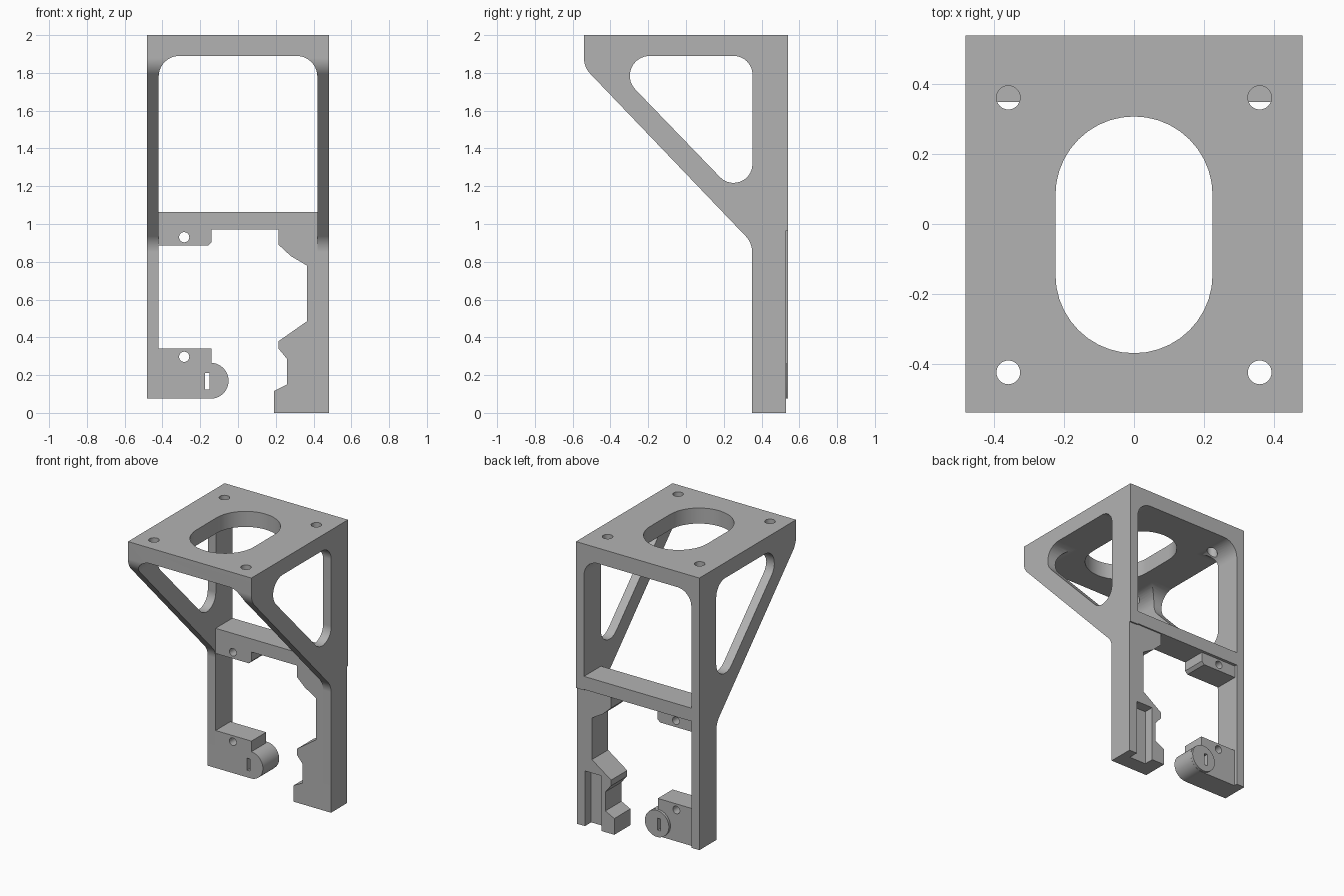
import bpy, bmesh, math
from mathutils import Vector, Matrix

old = bpy.data.objects.get("Cube")
if old:
    bpy.data.objects.remove(old, do_unlink=True)

grey = bpy.data.materials.new("plain grey")
grey.use_nodes = True
grey.diffuse_color = (0.45, 0.45, 0.45, 1)
grey.node_tree.nodes["Principled BSDF"].inputs["Base Color"].default_value = (0.45, 0.45, 0.45, 1)


def rounded(corners, steps=10):
    """Outline from (u, v[, radius]) corners with filleted corners."""
    out = []
    for i, c in enumerate(corners):
        p = Vector(c[:2])
        r = c[2] if len(c) > 2 else 0
        if not r:
            out.append(p)
            continue
        a = (Vector(corners[i - 1][:2]) - p).normalized()
        b = (Vector(corners[(i + 1) % len(corners)][:2]) - p).normalized()
        half = a.angle(b) / 2
        centre = p + (a + b).normalized() * r / math.sin(half)
        arm = p + a * r / math.tan(half) - centre
        turn = math.copysign(math.pi - 2 * half, -a.cross(b))
        for k in range(steps + 1):
            out.append(centre + Matrix.Rotation(turn * k / steps, 2) @ arm)
    return out


def rect(u0, u1, v0, v1, r=0):
    return [(u0, v0, r), (u1, v0, r), (u1, v1, r), (u0, v1, r)]


def circle(u, v, r):
    return rect(u - r, u + r, v - r, v + r, r)


def prism(name, corners, axis, lo, hi):
    """Extrude an outline along an axis; the outline uses the other two axes in order."""
    bm = bmesh.new()

    def place(p, d):
        q = [p.x, p.y]
        q.insert("xyz".index(axis), d)
        return bm.verts.new(q)

    face = bm.faces.new([place(p, lo) for p in rounded(corners)])
    ext = bmesh.ops.extrude_face_region(bm, geom=[face])
    step = Vector([hi - lo if a == axis else 0 for a in "xyz"])
    bmesh.ops.translate(bm, vec=step, verts=[v for v in ext["geom"] if isinstance(v, bmesh.types.BMVert)])
    bmesh.ops.remove_doubles(bm, verts=bm.verts, dist=0.0002)
    bmesh.ops.recalc_face_normals(bm, faces=bm.faces)
    mesh = bpy.data.meshes.new(name)
    bm.to_mesh(mesh)
    bm.free()
    mesh.materials.append(grey)
    ob = bpy.data.objects.new(name, mesh)
    bpy.context.collection.objects.link(ob)
    return ob


def activate(ob):
    bpy.ops.object.select_all(action="DESELECT")
    ob.select_set(True)
    bpy.context.view_layer.objects.active = ob


def cut(ob, corners, axis, lo, hi):
    cutter = prism("cutter", corners, axis, lo, hi)
    cutter.hide_render = True
    mod = ob.modifiers.new("cut", "BOOLEAN")
    mod.operation = "DIFFERENCE"
    mod.solver = "EXACT"
    mod.object = cutter
    activate(ob)
    bpy.ops.object.modifier_apply(modifier=mod.name)
    bpy.data.objects.remove(cutter, do_unlink=True)


W, IN, D, F = 0.483, 0.42, 0.54, 0.35   # half width, inner half width, half depth, leg front

# Main frame: side profile through the full width, hollowed by an arch
frame = prism("frame", [(-D, 2), (-D, 1.83, 0.12), (F, 0.90, 0.12), (F, 0), (D, 0), (D, 2)], "x", -W, W)
cut(frame, [(-IN, -1), (IN, -1), (IN, 1.89, 0.11), (-IN, 1.89, 0.11)], "y", -1, 1)
# Triangular side windows
cut(frame, [(-0.44, 1.89, 0.105), (0.352, 1.89, 0.1), (0.352, 1.07, 0.1)], "x", -1, 1)
# Shorter right-hand leg and shallow step on the back of the other
cut(frame, rect(-1, 0, -1, 1), "z", -1, 0.075)
cut(frame, rect(0.53, 1, -1, 0.965), "x", 0, 1)
# Slot and screw holes in the top plate
cut(frame, rect(-0.225, 0.225, -0.37, 0.308, 0.2249), "z", 1.5, 2.5)
for x in (-0.36, 0.36):
    for y in (-0.425, 0.362):
        cut(frame, circle(x, y, 0.034), "z", 1.7, 2.5)

# Crossbar between the legs
crossbar = prism("crossbar", rect(-IN, IN, 0.97, 1.063), "y", F, D)

# Upper clamp block with screw hole
upper_block = prism("upper_block", [(-IN, 0.97), (-IN, 0.885), (-0.16, 0.885), (-0.14, 0.905), (-0.14, 0.97)],
                    "y", F, 0.52)
cut(upper_block, circle(-0.285, 0.93, 0.027), "y", 0, 1)

# Lower clamp block with rounded tab, backing disc, screw hole and slit
lower_block = prism("lower_block", [(-IN, 0.075), (-0.05, 0.075, 0.0949), (-0.05, 0.265, 0.0949),
                                    (-0.14, 0.265), (-0.14, 0.34), (-IN, 0.34)], "y", F, 0.515)
cut(lower_block, circle(-0.285, 0.297, 0.027), "y", 0, 1)
tab_disc = prism("tab_disc", circle(-0.145, 0.17, 0.094), "y", 0.515, 0.533)
for part in (lower_block, tab_disc):
    cut(part, rect(-0.175, -0.15, 0.125, 0.21), "y", 0, 1)

# Hooked cheek on the long leg, with a pocket in its back
cheek = prism("hooked_cheek", [(IN, 0.97), (0.215, 0.97), (0.215, 0.89), (0.28, 0.83), (0.365, 0.78),
                               (0.365, 0.485), (0.215, 0.38), (0.215, 0.34), (0.26, 0.285),
                               (0.26, 0.15), (0.19, 0.115), (0.19, 0), (IN, 0)], "y", F, 0.53)
cut(cheek, rect(0.29, 0.5, -1, 0.39), "y", 0.46, 1)

# Smooth rounded areas while keeping flats flat
for ob in (frame, crossbar, upper_block, lower_block, tab_disc, cheek):
    activate(ob)
    bpy.ops.object.shade_smooth_by_angle(angle=math.radians(25))
    ob.modifiers.new("flat sides", "WEIGHTED_NORMAL").keep_sharp = True
